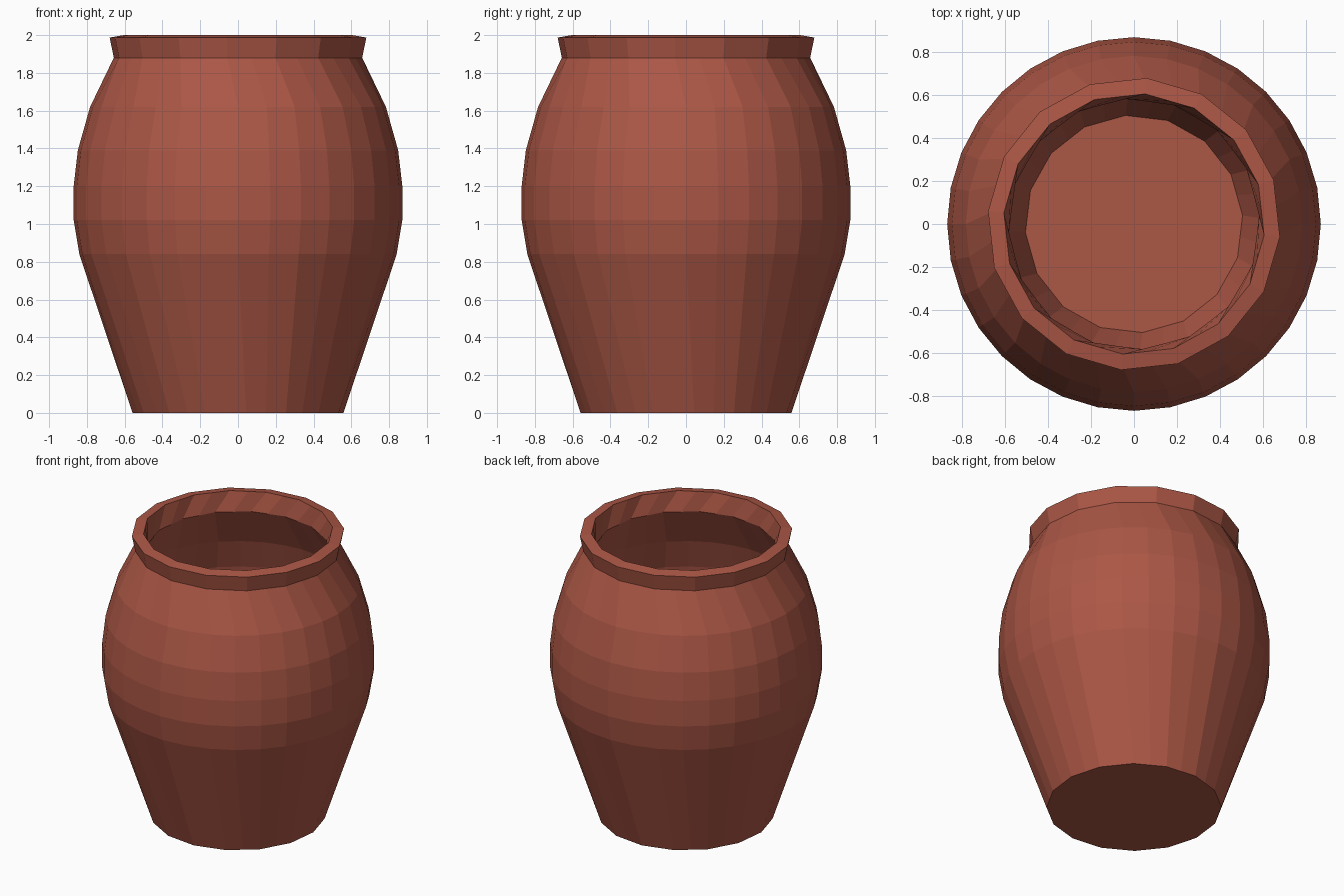
import bpy, bmesh, math

if "Cube" in bpy.data.objects:
    bpy.data.objects.remove(bpy.data.objects["Cube"])

N = 32  # points per ring; 16-sided rings keep odd points on the chords

# Profile rings: (radius, height, sides, twist in degrees)
OUTER_WALL = [
    (0.56, 0.0, 16, 4.5), (0.84, 0.84, 32, 0), (0.87, 1.02, 32, 0), (0.87, 1.2, 32, 0),
    (0.848, 1.39, 32, 0), (0.783, 1.62, 32, 0), (0.66, 1.88, 16, -5),
]
RIM = [(0.682, 1.987, 16, -5), (0.608, 2.0, 16, -5), (0.585, 1.865, 16, 4.5)]
INNER_WALL = [
    (0.72, 1.59, 32, 0), (0.785, 1.38, 32, 0), (0.808, 1.19, 32, 0), (0.808, 1.03, 32, 0),
    (0.778, 0.85, 32, 0), (0.507, 0.06, 16, 4.5),
]


def add_ring(bm, radius, z, sides, twist):
    verts = []
    for i in range(N):
        a = 2 * math.pi * i / N + math.radians(twist)
        r = radius * math.cos(math.pi / sides) if sides < N and i % 2 else radius
        verts.append(bm.verts.new((r * math.cos(a), r * math.sin(a), z)))
    return verts


# Fired clay colour
clay = bpy.data.materials.new("terracotta")
clay.diffuse_color = (0.41, 0.095, 0.06, 1)
clay.use_nodes = True
clay.node_tree.nodes["Principled BSDF"].inputs["Base Color"].default_value = clay.diffuse_color

# Hollow pot: outer wall, flared rim, inner wall
bm = bmesh.new()
rings = [add_ring(bm, *p) for p in OUTER_WALL + RIM + INNER_WALL]
for lower, upper in zip(rings, rings[1:]):
    for i in range(N):
        j = (i + 1) % N
        bm.faces.new((lower[i], lower[j], upper[j], upper[i]))

# Underside and inside floor
bm.faces.new(rings[0][::-1])
bm.faces.new(rings[-1])
bmesh.ops.recalc_face_normals(bm, faces=bm.faces)

mesh = bpy.data.meshes.new("clay_pot")
bm.to_mesh(mesh)
bm.free()
mesh.materials.append(clay)
pot = bpy.data.objects.new("clay_pot", mesh)
bpy.context.collection.objects.link(pot)
